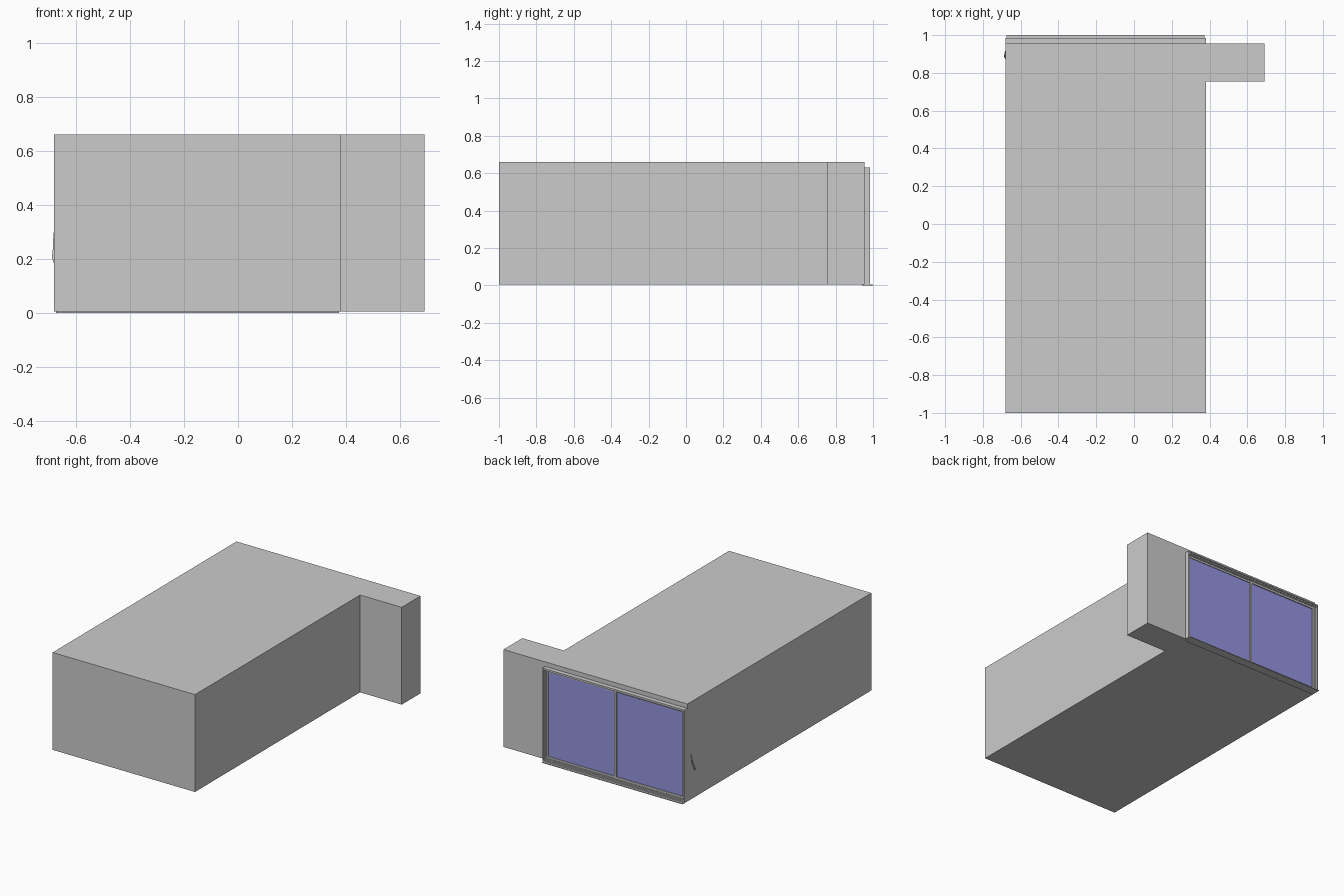
import bpy, bmesh

if "Cube" in bpy.data.objects:
    bpy.data.objects.remove(bpy.data.objects["Cube"])


def material(name, rgb):
    m = bpy.data.materials.new(name)
    m.diffuse_color = (*rgb, 1)
    m.use_nodes = True
    m.node_tree.nodes["Principled BSDF"].inputs["Base Color"].default_value = m.diffuse_color
    return m


GREY = material("plaster_grey", (0.6, 0.6, 0.6))
GLASS = material("glass_blue", (0.3, 0.3, 0.75))


def prism(name, outline, z0, z1, mat):
    """Extrude an xy outline from z0 to z1."""
    bm = bmesh.new()
    face = bm.faces.new([bm.verts.new((x, y, z0)) for x, y in outline])
    ext = bmesh.ops.extrude_face_region(bm, geom=[face])
    for v in ext["geom"]:
        if isinstance(v, bmesh.types.BMVert):
            v.co.z = z1
    bmesh.ops.recalc_face_normals(bm, faces=bm.faces)
    me = bpy.data.meshes.new(name)
    bm.to_mesh(me)
    bm.free()
    me.materials.append(mat)
    ob = bpy.data.objects.new(name, me)
    bpy.context.collection.objects.link(ob)
    return ob


def box(name, x0, x1, y0, y1, z0, z1, mat=GREY):
    return prism(name, [(x0, y0), (x1, y0), (x1, y1), (x0, y1)], z0, z1, mat)


def frame(name, x0, x1, y0, y1, z0, z1, t):
    """Rectangular ring of four bars facing the back."""
    box(name + "_left", x0, x0 + t, y0, y1, z0, z1)
    box(name + "_right", x1 - t, x1, y0, y1, z0, z1)
    box(name + "_bottom", x0 + t, x1 - t, y0, y1, z0, z0 + t)
    box(name + "_top", x0 + t, x1 - t, y0, y1, z1 - t, z1)


# Room block with the side wing near the back
L, R, W, BACK = -0.68, 0.38, 0.69, 0.955
prism("room_block", [(L, -1), (R, -1), (R, 0.755), (W, 0.755), (W, BACK), (L, BACK)],
      0.005, 0.66, GREY)

# Sliding window: outer casing, two track rails, two sashes with glass
frame("casing", L, R, BACK, 0.985, 0.005, 0.63, 0.008)
frame("inner_casing", L + 0.008, R - 0.008, BACK, 0.968, 0.013, 0.622, 0.008)
for z0, z1 in ((0.013, 0.021), (0.614, 0.622)):
    box("track_rail", L + 0.008, R - 0.008, 0.974, 0.979, z0, z1)
MID = (L + R) / 2
for side, x0, x1 in (("left", L + 0.014, MID + 0.008), ("right", MID - 0.008, R - 0.014)):
    y1 = 0.966 if side == "left" else 0.9635
    frame("sash_" + side, x0, x1, BACK, y1, 0.019, 0.616, 0.014)
    box("glass_" + side, x0 + 0.013, x1 - 0.013, BACK, 0.959, 0.032, 0.603, GLASS)

# Thin sill plate under the window
box("sill_plate", L + 0.006, R - 0.007, 0.94, 1.0, 0.0, 0.005)

# Small curved sliver sticking out of the left wall
bm = bmesh.new()
rows = []
for z, y, out, half in ((0.305, 0.917, 0.001, 0.001), (0.27, 0.911, 0.004, 0.004),
                        (0.235, 0.9, 0.005, 0.007), (0.205, 0.887, 0.009, 0.006),
                        (0.185, 0.875, 0.002, 0.002)):
    rows.append([bm.verts.new(p) for p in
                 ((L + 0.001, y - half, z), (L - out, y, z), (L + 0.001, y + half, z))])
for a, b in zip(rows, rows[1:]):
    for i in range(2):
        bm.faces.new((a[i], a[i + 1], b[i + 1], b[i]))
bmesh.ops.recalc_face_normals(bm, faces=bm.faces)
me = bpy.data.meshes.new("wall_sliver")
bm.to_mesh(me)
bm.free()
me.materials.append(GREY)
bpy.context.collection.objects.link(bpy.data.objects.new("wall_sliver", me))
